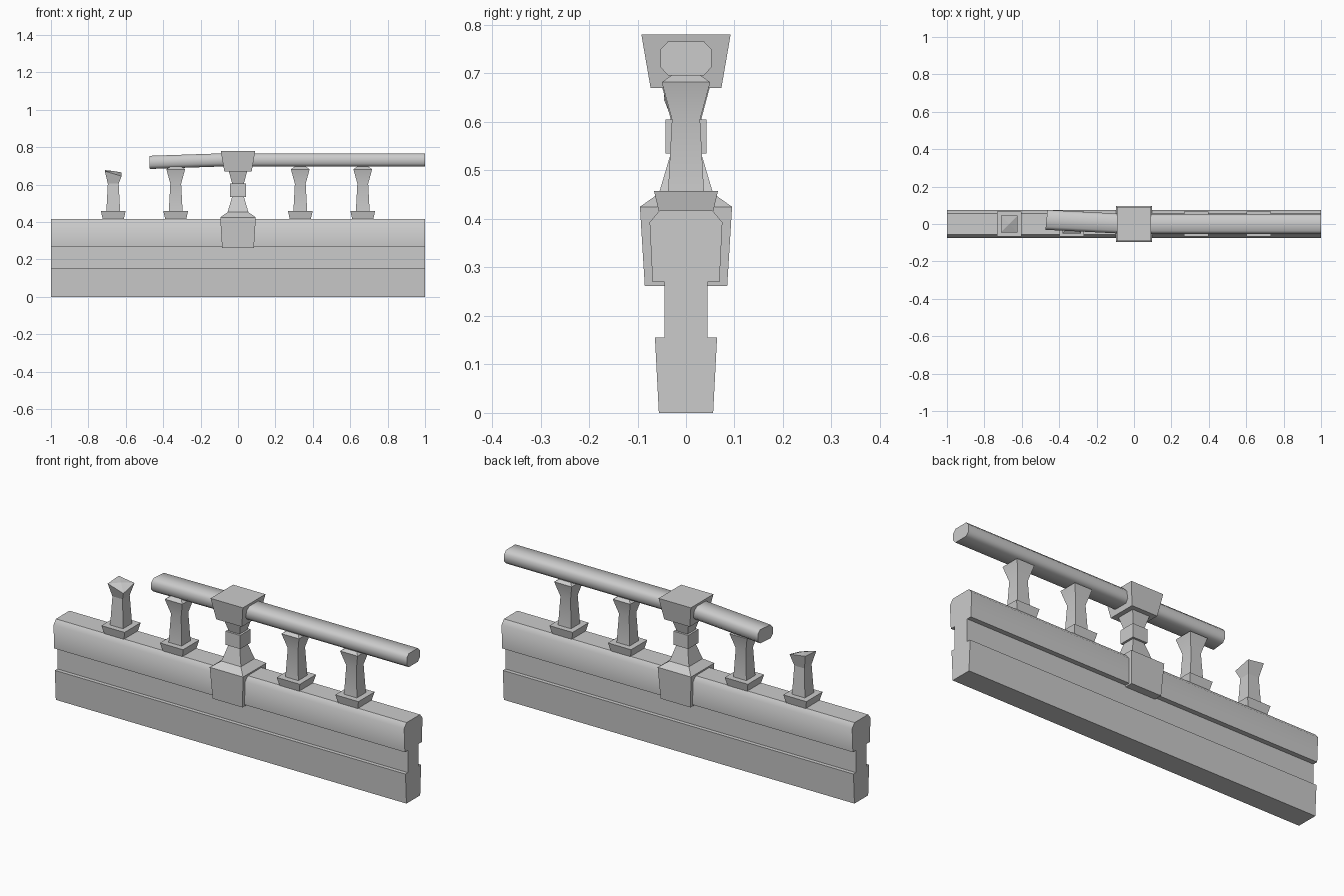
import bpy, bmesh, math

old = bpy.data.objects.get("Cube")
if old:
    bpy.data.objects.remove(old, do_unlink=True)

stone = bpy.data.materials.new("grey_stone")
stone.use_nodes = True
GREY = (0.6, 0.6, 0.6, 1)
stone.diffuse_color = GREY
stone.node_tree.nodes["Principled BSDF"].inputs["Base Color"].default_value = GREY


def loft(name, rings, smooth=0):
    """Bridge successive rings of points and cap both ends."""
    bm = bmesh.new()
    loops = [[bm.verts.new(p) for p in ring] for ring in rings]
    n = len(loops[0])
    for a, b in zip(loops, loops[1:]):
        for i in range(n):
            j = (i + 1) % n
            bm.faces.new((a[i], a[j], b[j], b[i]))
    bm.faces.new(loops[0][::-1])
    bm.faces.new(loops[-1])
    bmesh.ops.recalc_face_normals(bm, faces=bm.faces)
    mesh = bpy.data.meshes.new(name)
    bm.to_mesh(mesh)
    bm.free()
    mesh.materials.append(stone)
    obj = bpy.data.objects.new(name, mesh)
    bpy.context.collection.objects.link(obj)
    if smooth:
        bpy.ops.object.select_all(action='DESELECT')
        obj.select_set(True)
        bpy.context.view_layer.objects.active = obj
        bpy.ops.object.shade_smooth_by_angle(angle=math.radians(smooth))
    return obj


def square(x, half, z):
    return [(x + sx * half, sy * half, z)
            for sx, sy in ((-1, -1), (1, -1), (1, 1), (-1, 1))]


def stack(name, x, sections, smooth=0):
    """Square column from (half width, height) sections."""
    return loft(name, [square(x, h, z) for h, z in sections], smooth)


# Wall with a recessed band and a rounded coping
half = [(0.056, 0), (0.064, 0.155), (0.044, 0.155), (0.044, 0.27),
        (0.069, 0.27), (0.075, 0.393), (0.055, 0.417)]
profile = half + [(-y, z) for y, z in reversed(half)]
loft("wall", [[(x, y, z) for y, z in profile] for x in (-1, 1)], 45)

# Central pillar
stack("pillar_block", 0, [(0.085, 0.262), (0.095, 0.425), (0.048, 0.458)])
stack("pillar_post", 0, [(0.056, 0.452), (0.03, 0.54), (0.03, 0.6), (0.05, 0.675)])
stack("pillar_collar", 0, [(0.042, 0.535), (0.042, 0.605)])
stack("pillar_cap", 0, [(0.073, 0.67), (0.092, 0.78)])

# Balusters; the one at the far right of the model is broken off
shaft = [(0.037, 0.455), (0.029, 0.605)]
for i, x in enumerate((-0.667, -0.333, 0.333, 0.667)):
    stack(f"baluster_base_{i}", x, [(0.056, 0.415), (0.066, 0.458)])
    if i:
        stack(f"baluster_{i}", x, shaft + [(0.05, 0.682), (0.028, 0.697)], 30)
    else:
        rings = [square(x, h, z) for h, z in shaft]
        heights = (0.672, 0.645, 0.665, 0.678)
        rings.append([(px, py, z) for (px, py, _), z in zip(square(x, 0.045, 0), heights)])
        stump = loft("broken_baluster", rings)
        # Raised ridge across the fracture
        bm = bmesh.new()
        bm.from_mesh(stump.data)
        bm.faces.ensure_lookup_table()
        top = max(bm.faces, key=lambda f: f.calc_center_median().z)
        hub = bmesh.ops.poke(bm, faces=[top])["verts"][0]
        hub.co.z += 0.008
        bm.to_mesh(stump.data)
        bm.free()


# Octagonal handrails
def octagon(x, y, z, skew=0):
    a, b, c, d = 0.053, 0.037, 0.035, 0.018
    pts = [(a, -d), (a, d), (b, c), (-b, c), (-a, d), (-a, -d), (-b, -c), (b, -c)]
    return [(x + skew * py, y + py, z + pz) for py, pz in pts]


loft("handrail", [octagon(0.03, 0, 0.731), octagon(1, 0, 0.731)], 50)
loft("broken_handrail", [octagon(-0.468, 0.022, 0.719, 0.1), octagon(-0.03, 0, 0.734)], 50)
